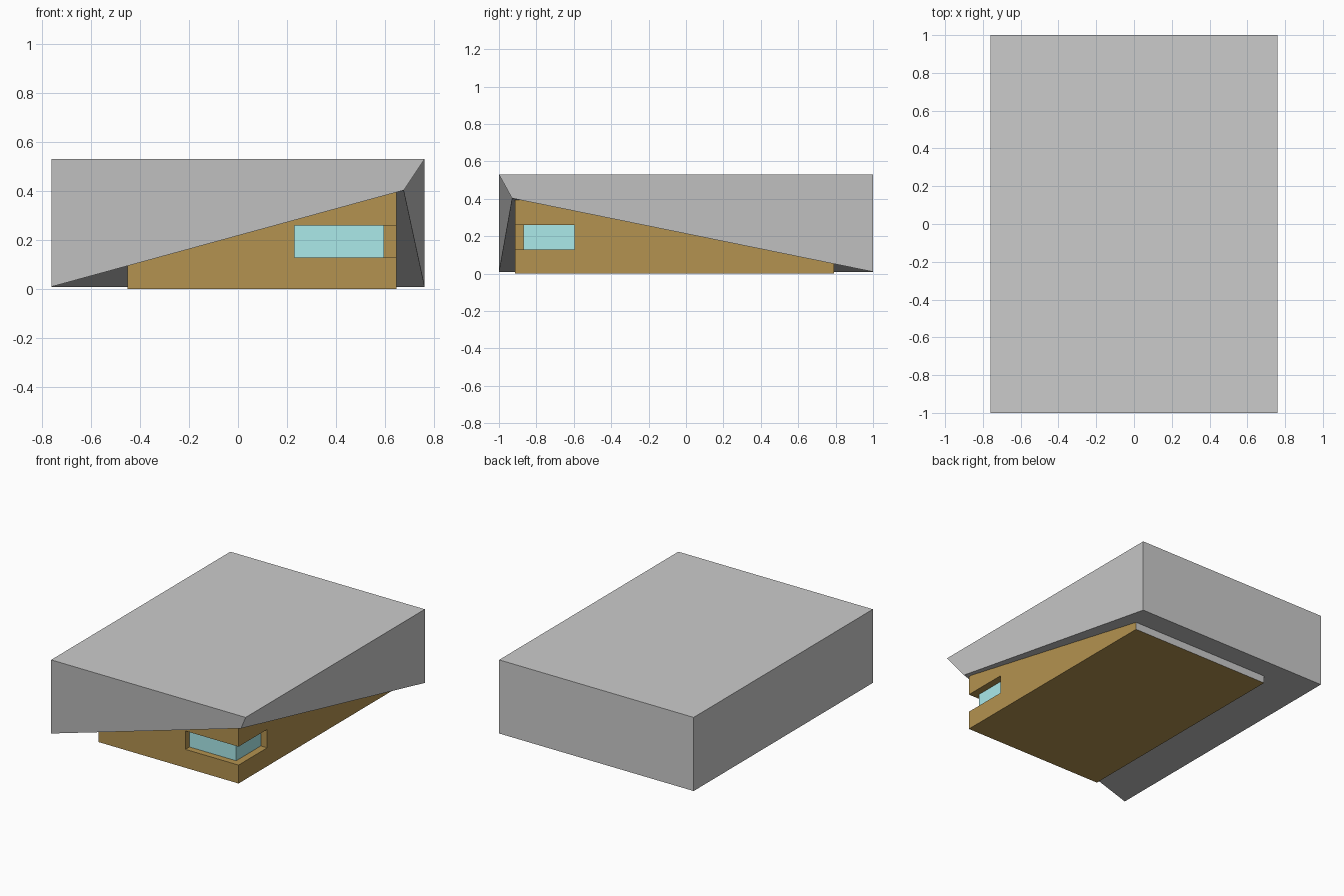
import bpy, bmesh
from mathutils import Vector

if "Cube" in bpy.data.objects:
    bpy.data.objects.remove(bpy.data.objects["Cube"])


def material(name, color):
    m = bpy.data.materials.new(name)
    m.diffuse_color = (*color, 1)
    m.use_nodes = True
    m.node_tree.nodes["Principled BSDF"].inputs["Base Color"].default_value = m.diffuse_color
    return m


def make_object(name, bm):
    mesh = bpy.data.meshes.new(name)
    bm.to_mesh(mesh)
    bm.free()
    obj = bpy.data.objects.new(name, mesh)
    bpy.context.collection.objects.link(obj)
    return obj


def box(lo, hi):
    bm = bmesh.new()
    bmesh.ops.create_cube(bm, size=1)
    for v in bm.verts:
        v.co = [hi[i] if v.co[i] > 0 else lo[i] for i in range(3)]
    return bm


brown = material("wood", (0.455, 0.29, 0.08))
cyan = material("glass", (0.405, 0.82, 0.825))

# Roof block: a box whose lower front right corner is lifted and pulled in
X, Y, LOW, TOP = 0.76, 1.0, 0.01, 0.53
lifted = (0.675, -0.93, 0.403)
bm = bmesh.new()
low = [bm.verts.new(c) for c in (lifted, (X, Y, LOW), (-X, Y, LOW), (-X, -Y, LOW))]
top = [bm.verts.new(c) for c in ((X, -Y, TOP), (X, Y, TOP), (-X, Y, TOP), (-X, -Y, TOP))]
bm.faces.new(low)
bm.faces.new(top)
for i in range(4):
    j = (i + 1) % 4
    if j == 0:
        bm.faces.new((low[0], top[0], top[3], low[3]))
    else:
        bm.faces.new((low[i], low[j], top[j], top[i]))
bmesh.ops.recalc_face_normals(bm, faces=bm.faces)
make_object("roof", bm)

# Base walls, trimmed by the two sloping halves of the roof underside
bm = box((-0.45, -0.915, 0), (0.645, 0.79, 0.5))
P, R, L, A = (Vector(v) for v in (lifted, (X, Y, LOW), (-X, Y, LOW), (-X, -Y, LOW)))
for a, b, c in ((P, R, L), (P, L, A)):
    n = (b - a).cross(c - a).normalized()
    if n.z < 0:
        n.negate()
    cut = bmesh.ops.bisect_plane(bm, geom=bm.verts[:] + bm.edges[:] + bm.faces[:],
                                 plane_co=a, plane_no=n, clear_outer=True)
    bmesh.ops.holes_fill(bm, edges=[e for e in bm.edges if e.is_boundary], sides=0)
bmesh.ops.recalc_face_normals(bm, faces=bm.faces)
base = make_object("base", bm)

# Corner window opening
WX, WY, Z0, Z1 = 0.23, -0.595, 0.13, 0.26
cutter = make_object("window_cutter", box((WX, -1.2, Z0), (1.0, WY, Z1)))
cutter.hide_render = True
mod = base.modifiers.new("opening", "BOOLEAN")
mod.operation = "DIFFERENCE"
mod.solver = "EXACT"
mod.object = cutter
bpy.context.view_layer.objects.active = base
bpy.ops.object.modifier_apply(modifier=mod.name)
bpy.data.objects.remove(cutter)

# Wood on the base, plain grey on its hidden rear and left walls
base.data.materials.clear()
base.data.materials.append(brown)
base.data.materials.append(None)
for p in base.data.polygons:
    rear = p.normal.y > 0.9
    left = p.normal.x < -0.9
    p.material_index = 1 if rear or left else 0

# Recessed corner glazing
bm = bmesh.new()
path = ((WX, -0.87), (0.595, -0.87), (0.595, WY))
rows = [[bm.verts.new((x, y, z)) for x, y in path] for z in (Z0, Z1)]
for i in range(2):
    bm.faces.new((rows[0][i], rows[0][i + 1], rows[1][i + 1], rows[1][i]))
make_object("corner_window", bm).data.materials.append(cyan)
